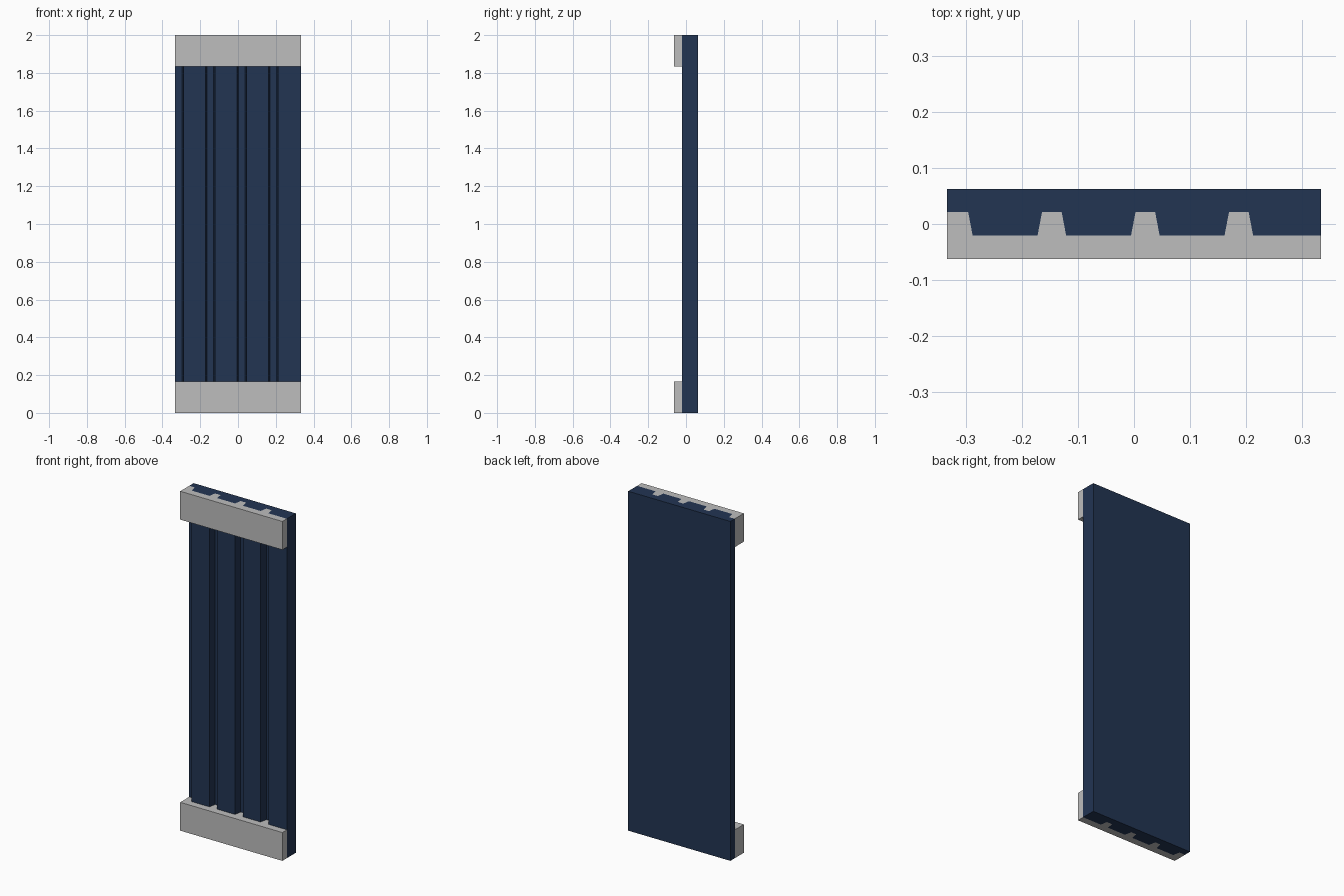
import bpy
import bmesh

cube = bpy.data.objects.get("Cube")
if cube:
    bpy.data.objects.remove(cube)

HALF_W, HEIGHT, BAR_H = 0.333, 2.0, 0.167
BACK, FLOOR, FACE, BAR_FRONT = 0.0625, 0.0215, -0.0205, -0.0625
PITCH, FIRST = 0.1667, -0.1465       # groove spacing, first full groove centre
OPEN, BASE = 0.0255, 0.0175          # groove half widths at mouth and floor


def material(name, rgb):
    mat = bpy.data.materials.new(name)
    mat.use_nodes = True
    mat.diffuse_color = (*rgb, 1)
    bsdf = mat.node_tree.nodes["Principled BSDF"]
    bsdf.inputs["Base Color"].default_value = (*rgb, 1)
    bsdf.inputs["Roughness"].default_value = 0.7
    return mat


def extrude_profile(name, outline, z0, z1, mat):
    """Raise an xy outline from z0 to z1 as a closed solid."""
    bm = bmesh.new()
    face = bm.faces.new([bm.verts.new((x, y, z0)) for x, y in outline])
    ext = bmesh.ops.extrude_face_region(bm, geom=[face])
    top = [g for g in ext["geom"] if isinstance(g, bmesh.types.BMVert)]
    bmesh.ops.translate(bm, verts=top, vec=(0, 0, z1 - z0))
    bmesh.ops.recalc_face_normals(bm, faces=bm.faces)
    mesh = bpy.data.meshes.new(name)
    bm.to_mesh(mesh)
    bm.free()
    mesh.materials.append(mat)
    obj = bpy.data.objects.new(name, mesh)
    bpy.context.collection.objects.link(obj)
    return obj


navy = material("navy blue", (0.016, 0.035, 0.086))
grey = material("light grey", (0.515, 0.515, 0.515))

# Grooved front line: open half groove at the left edge, then three full grooves
edge = FIRST - PITCH
ribs = [(-HALF_W, FLOOR), (edge + BASE, FLOOR), (edge + OPEN, FACE)]
for i in range(3):
    c = FIRST + i * PITCH
    ribs += [(c - OPEN, FACE), (c - BASE, FLOOR), (c + BASE, FLOOR), (c + OPEN, FACE)]
ribs.append((HALF_W, FACE))

# Ribbed panel
extrude_profile("ribbed_panel", ribs + [(HALF_W, BACK), (-HALF_W, BACK)],
                0, HEIGHT, navy)

# End rails, fitted into the grooves
rail = ribs + [(HALF_W, BAR_FRONT), (-HALF_W, BAR_FRONT)]
extrude_profile("bottom_rail", rail, 0, BAR_H, grey)
extrude_profile("top_rail", rail, HEIGHT - BAR_H, HEIGHT, grey)
